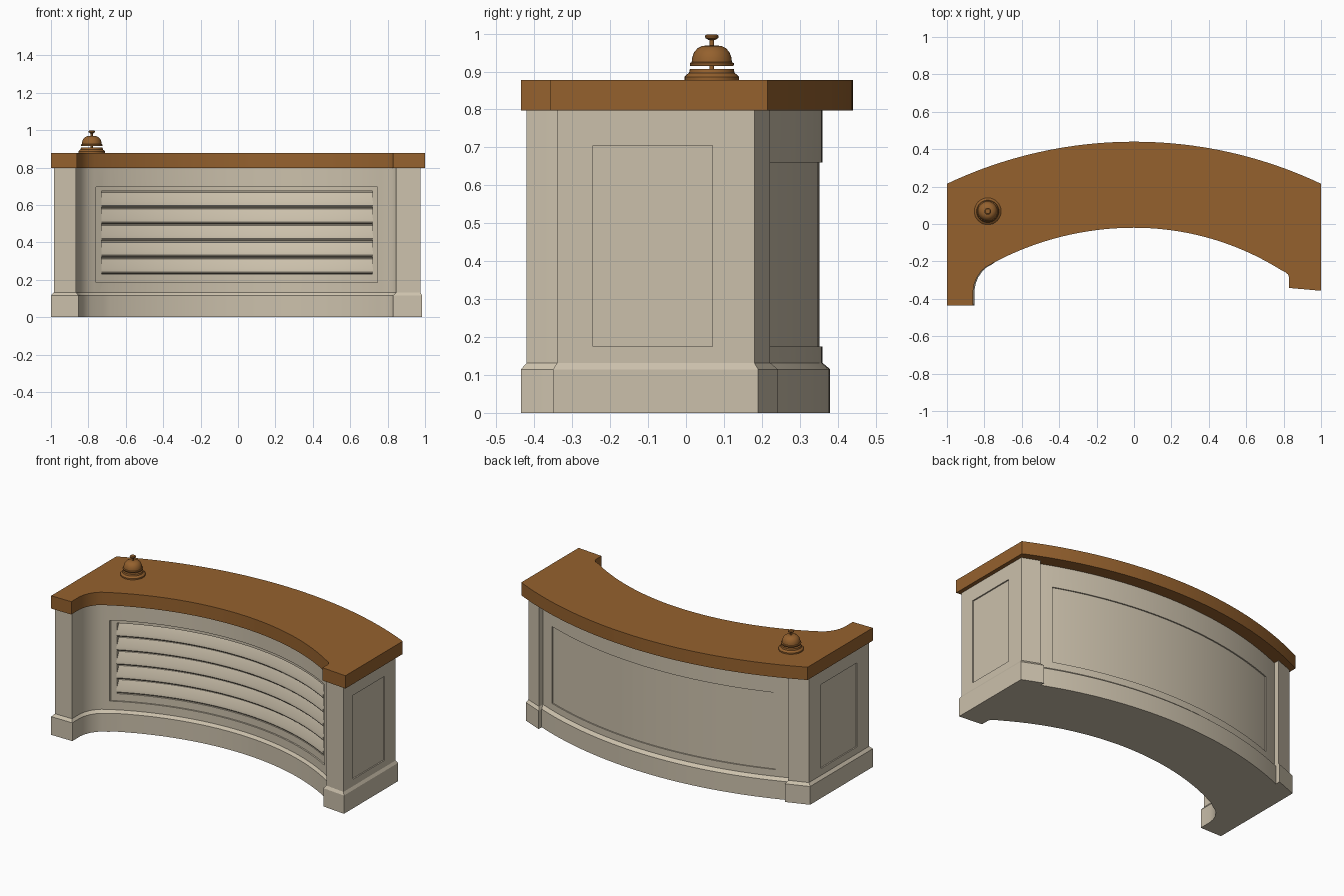
import bpy, bmesh, math

if "Cube" in bpy.data.objects:
    bpy.data.objects.remove(bpy.data.objects["Cube"])

def material(name, rgb):
    m = bpy.data.materials.new(name)
    m.diffuse_color = (*rgb, 1)
    m.use_nodes = True
    m.node_tree.nodes["Principled BSDF"].inputs["Base Color"].default_value = m.diffuse_color
    return m

CREAM = material("cream_paint", (0.60, 0.53, 0.41))
WOOD = material("warm_wood", (0.30, 0.12, 0.027))

def loft(name, rings, mat, smooth=25):
    """Skin a list of equal-length 3D rings and cap both ends."""
    bm = bmesh.new()
    vs = [[bm.verts.new(p) for p in r] for r in rings]
    n = len(rings[0])
    for a, b in zip(vs, vs[1:]):
        for i in range(n):
            j = (i + 1) % n
            bm.faces.new((a[i], a[j], b[j], b[i]))
    bm.faces.new(vs[0][::-1])
    bm.faces.new(vs[-1])
    bmesh.ops.recalc_face_normals(bm, faces=bm.faces[:])
    me = bpy.data.meshes.new(name)
    bm.to_mesh(me)
    bm.free()
    me.materials.append(mat)
    ob = bpy.data.objects.new(name, me)
    bpy.context.collection.objects.link(ob)
    if smooth:
        shade(ob, smooth)
    return ob

def activate(ob):
    bpy.ops.object.select_all(action='DESELECT')
    ob.select_set(True)
    bpy.context.view_layer.objects.active = ob

def shade(ob, angle):
    activate(ob)
    bpy.ops.object.shade_smooth_by_angle(angle=math.radians(angle))

def at(outline, z):
    return [(x, y, z) for x, y in outline]

def span(a, b, n):
    return [a + (b - a) * i / n for i in range(n + 1)]

# Curves of the plan: inner (front) wall and outer (back) wall
def y_front(x, peak):
    r = 1.6 if x < 0 else 1.48
    return peak - r + math.sqrt(r * r - x * x)

def y_back(x, r):
    return -1.895 + math.sqrt(r * r - x * x)

def outline(xl, xr, yl, yr, il, ir, peak, r, pilaster=None):
    p = [(xl, yl), (il, yl), (il, yl + .08), (il + .006, yl + .115), (il + .02, yl + .15),
         (il + .042, yl + .182), (il + .065, yl + .203), (il + .095, yl + .22)]
    p += [(x, y_front(x, peak)) for x in span(-.72, ir - .045, 44)]
    ye = p[-1][1]
    p += [(ir - .02, ye - .012), (ir - .006, ye - .025), (ir, ye - .045), (ir, yr + .015), (xr, yr)]
    if pilaster:                       # corner posts stand proud of the arc
        yc, xp, yp = pilaster
        p += [(xr, yc), (xp, yp)]
        p += [(x, y_back(x, r)) for x in span(xp, -xp, 44)]
        p += [(-xp, yp), (xl, yc)]
    else:
        p += [(x, y_back(x, r)) for x in span(xr, xl, 44)]
    return p

body_plan = outline(-.985, .975, -.42, -.34, -.865, .845, 0, 2.255, (.18, .87, .222))
base_plan = outline(-1, .985, -.435, -.35, -.853, .83, -.015, 2.275, (.19, .86, .242))
top_plan = outline(-1, 1, -.435, -.357, -.86, .83, -.02, 2.335)

# Main parts
body = loft("counter_body", [at(body_plan, .05), at(body_plan, .81)], CREAM, 0)
loft("base_plinth", [at(base_plan, 0), at(base_plan, .115), at(body_plan, .132)], CREAM)
loft("counter_top", [at(top_plan, .797), at(top_plan, .878)], WOOD)

# Recessed panels, cut out of the body
def cut(rings):
    c = loft("panel_cutter", rings, CREAM, 0)
    c.hide_render = True
    m = body.modifiers.new("panel", 'BOOLEAN')
    m.operation, m.solver, m.object = 'DIFFERENCE', 'EXACT', c
    activate(body)
    bpy.ops.object.modifier_apply(modifier=m.name)
    bpy.data.objects.remove(c)

def curved_cut(f, x0, x1, z0, z1, d0, d1):
    cut([[(x, f(x) + d, z) for d, z in ((d0, z0), (d1, z0), (d1, z1), (d0, z1))]
         for x in span(x0, x1, 44)])

def box_cut(x0, x1, y0, y1, z0, z1):
    cut([[(x, y0, z0), (x, y1, z0), (x, y1, z1), (x, y0, z1)] for x in (x0, x1)])

inner = lambda x: y_front(x, 0)
outer = lambda x: y_back(x, 2.255)
curved_cut(inner, -.76, .745, .185, .695, -.05, .01)
curved_cut(inner, -.73, .72, .23, .675, -.06, .04)
curved_cut(outer, -.78, .78, .175, .66, -.008, .06)
box_cut(.967, 1.1, -.245, .07, .175, .705)
box_cut(-1.1, -.977, -.30, .06, .175, .705)
shade(body, 25)

# Curved louvre slats in the front opening
pitch = .445 / 5
for i in range(5):
    z = .23 + i * pitch
    section = ((.045, z), (.012, z + .004), (.006, z + .012), (.008, z + .03),
               (.03, z + pitch - .008), (.045, z + pitch - .004))
    loft(f"front_slat_{i + 1}", [[(x, inner(x) + d, h) for d, h in section]
                                 for x in span(-.731, .721, 44)], CREAM, 30)

# Desk bell, turned parts
def lathe(name, profile):
    n = 32
    loft(name, [[(-.782 + r * math.cos(t * math.tau / n), .068 + r * math.sin(t * math.tau / n), z)
                 for t in range(n)] for r, z in profile], WOOD, 35)

lathe("bell_base", [(.072, .876), (.072, .886), (.066, .892), (.06, .896), (.058, .906)])
lathe("bell_dome", [(.056, .914), (.058, .917), (.058, .922), (.053, .925), (.052, .936),
                    (.047, .95), (.038, .961), (.026, .967), (.012, .969)])
lathe("bell_pin", [(.006, .90), (.006, .986)])
lathe("bell_button", [(.008, .983), (.017, .988), (.018, .994), (.013, .998)])
